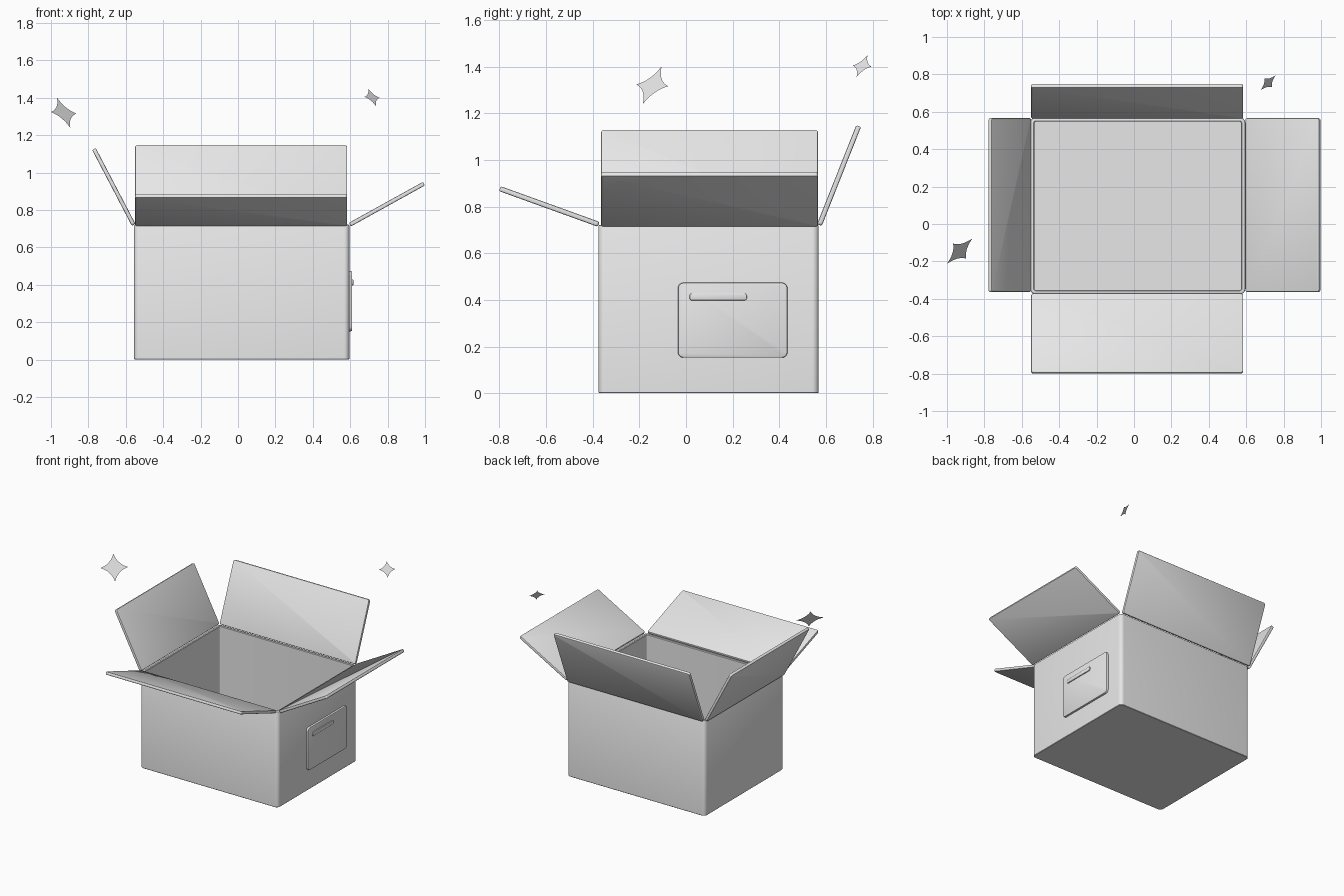
import bpy, bmesh, math
from mathutils import Matrix, Vector

if "Cube" in bpy.data.objects:
    bpy.data.objects.remove(bpy.data.objects["Cube"])

card = bpy.data.materials.new("card_grey")
card.diffuse_color = (0.8, 0.8, 0.8, 1)
card.use_nodes = True
card.node_tree.nodes["Principled BSDF"].inputs["Base Color"].default_value = card.diffuse_color


def finish(name, bm, matrix, smooth=True):
    me = bpy.data.meshes.new(name)
    bm.to_mesh(me)
    bm.free()
    me.materials.append(card)
    ob = bpy.data.objects.new(name, me)
    ob.matrix_world = matrix
    bpy.context.collection.objects.link(ob)
    if smooth:
        bpy.ops.object.select_all(action='DESELECT')
        ob.select_set(True)
        bpy.context.view_layer.objects.active = ob
        bpy.ops.object.shade_smooth_by_angle(angle=math.radians(35))
    return ob


def ring(bm, hx, hy, r, z, seg=6):
    """Rounded rectangle of half sizes hx, hy at height z."""
    verts = []
    for i, (sx, sy) in enumerate(((1, 1), (-1, 1), (-1, -1), (1, -1))):
        for k in range(seg + 1):
            a = math.pi / 2 * (i + k / seg)
            verts.append(bm.verts.new((sx * (hx - r) + r * math.cos(a),
                                       sy * (hy - r) + r * math.sin(a), z)))
    return verts


def loft(name, sections, matrix):
    """Join rounded rectangles in order and cap both ends."""
    bm = bmesh.new()
    rings = [ring(bm, *s) for s in sections]
    for a, b in zip(rings, rings[1:]):
        for i in range(len(a)):
            j = (i + 1) % len(a)
            bm.faces.new((a[i], a[j], b[j], b[i]))
    bm.faces.new(rings[0][::-1])
    bm.faces.new(rings[-1])
    return finish(name, bm, matrix)


def slab(name, hx, hy, t, r, matrix, b=0.006):
    """Board with rounded corners and softened rims, centred on its thickness."""
    h = t / 2
    soft = b * 0.3
    loft(name, [(hx - b, hy - b, r - b, -h), (hx - soft, hy - soft, r - soft, -h + soft),
                (hx, hy, r, -h + b), (hx, hy, r, h - b),
                (hx - soft, hy - soft, r - soft, h - soft), (hx - b, hy - b, r - b, h)], matrix)


def frame(u, v, centre):
    """Matrix with local x along u, local y along v."""
    u, v = Vector(u).normalized(), Vector(v).normalized()
    m = Matrix((u, v, u.cross(v))).transposed().to_4x4()
    m.translation = centre
    return m


# Open box: outer wall, rounded rim, inner wall, floor
CX, CY, HX, HY, H = 0.02, 0.097, 0.575, 0.472, 0.722
loft("box_body", [
    (HX - 0.003, HY - 0.003, 0.025, 0), (HX, HY, 0.028, 0.003),
    (HX, HY, 0.028, H - 0.006), (HX - 0.002, HY - 0.002, 0.026, H - 0.002),
    (HX - 0.006, HY - 0.006, 0.022, H), (HX - 0.018, HY - 0.018, 0.012, H),
    (HX - 0.022, HY - 0.022, 0.01, H - 0.004), (HX - 0.022, HY - 0.022, 0.01, 0.022),
], Matrix.Translation((CX, CY, 0)))


# Flaps: hinge point to free edge, and half width along the hinge
def flap(name, hinge, tip, half_width):
    hinge, tip = Vector(hinge), Vector(tip)
    d = tip - hinge
    side = Vector((1, 0, 0)) if abs(d.x) < 1e-6 else Vector((0, 1, 0))
    slab(name, half_width, d.length / 2, 0.022, 0.012, frame(side, d, (hinge + tip) / 2))


flap("front_flap", (0.017, -0.374, 0.724), (0.017, -0.798, 0.877), 0.567)
flap("back_flap", (0.017, 0.572, 0.721), (0.017, 0.740, 1.145), 0.567)
flap("left_flap", (-0.558, 0.101, 0.721), (-0.770, 0.101, 1.126), 0.465)
flap("right_flap", (0.598, 0.101, 0.722), (0.994, 0.101, 0.941), 0.465)

# Side label with a raised bar
slab("side_label", 0.235, 0.161, 0.024, 0.025, frame((0, 1, 0), (0, 0, 1), (0.598, 0.20, 0.313)))
slab("label_bar", 0.123, 0.0155, 0.016, 0.012,
     frame((0, 1, 0), (0, 0, 1), (0.609, 0.138, 0.413)), b=0.004)


# Flat four-pointed sparkles with curved-in sides
def sparkle(name, centre, size, seg=8, pinch=0.24):
    bm = bmesh.new()
    verts = []
    for q in range(4):
        rot = Matrix.Rotation(q * math.pi / 2, 3, 'Z')
        for k in range(seg):
            t = k / seg
            mid = 2 * t * (1 - t) * pinch
            verts.append(bm.verts.new(rot @ Vector(((1 - t) ** 2 + mid, t * t + mid, 0)) * size))
    bm.faces.new(verts)
    finish(name, bm, frame((0.0675, 0.0675, -0.004), (-0.035, 0.04, 0.08), centre), smooth=False)


sparkle("large_sparkle", (-0.932, -0.145, 1.32), 0.097)
sparkle("small_sparkle", (0.717, 0.755, 1.403), 0.057)
